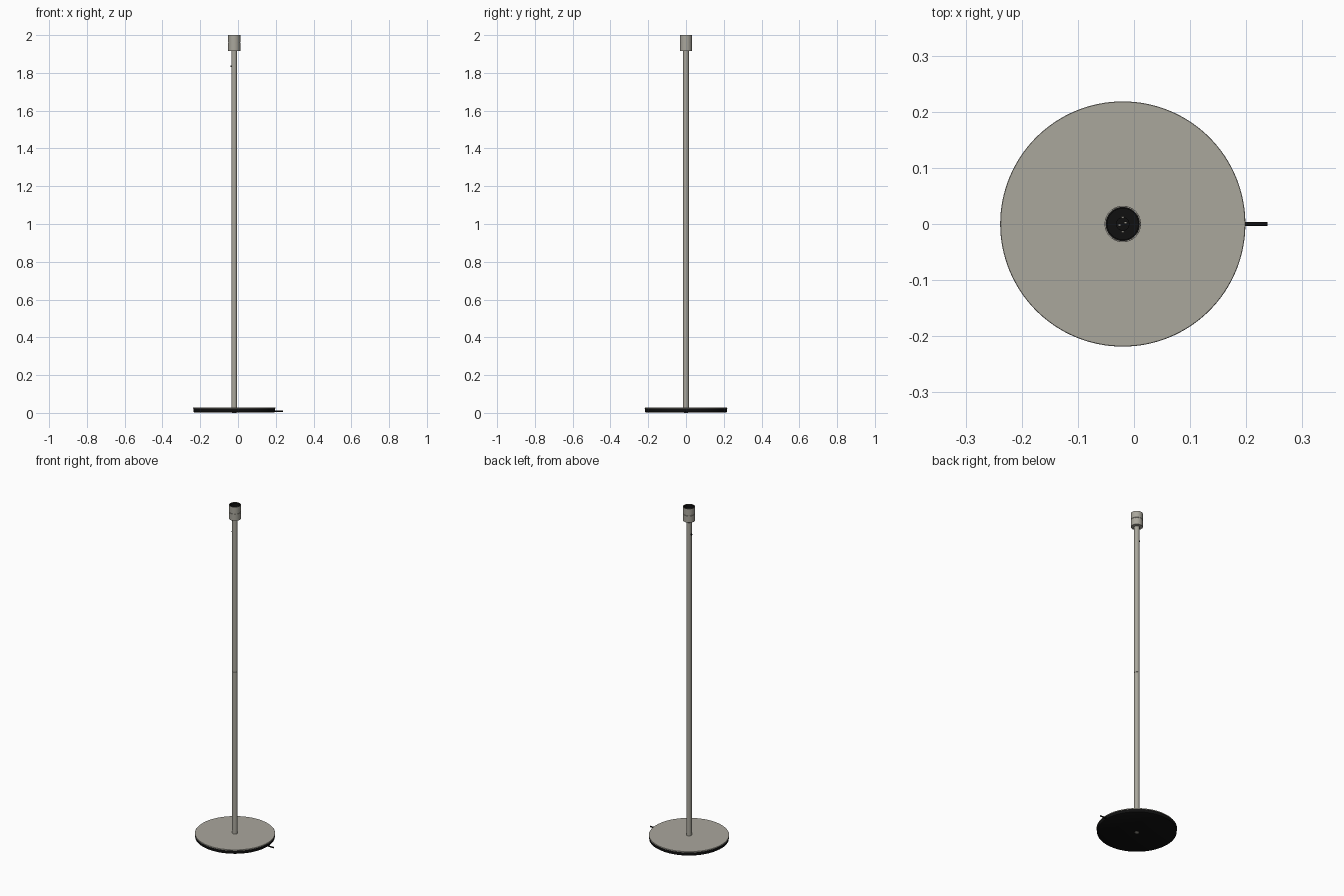
import bpy, math

if "Cube" in bpy.data.objects:
    bpy.data.objects.remove(bpy.data.objects["Cube"])

CX = -0.02  # lamp axis; the cable stub shifts the bounding box


def material(name, rgb):
    m = bpy.data.materials.new(name)
    m.diffuse_color = (*rgb, 1)
    m.use_nodes = True
    m.node_tree.nodes["Principled BSDF"].inputs["Base Color"].default_value = m.diffuse_color
    return m


STEEL = material("brushed steel", (0.40, 0.385, 0.335))
BLACK = material("black plastic", (0.005, 0.005, 0.005))
BRASS = material("pale contact metal", (0.5, 0.48, 0.42))


def finish(ob, mat):
    ob.data.materials.append(mat)
    bpy.ops.object.select_all(action='DESELECT')
    ob.select_set(True)
    bpy.context.view_layer.objects.active = ob
    bpy.ops.object.shade_smooth_by_angle(angle=math.radians(35))
    return ob


def lathe(name, profile, mat, n=64):
    """Revolve (radius, z) points about the lamp axis; radius 0 makes a pole."""
    verts, rings, faces = [], [], []
    for r, z in profile:
        count = 1 if r == 0 else n
        rings.append([len(verts) + i for i in range(count)])
        verts += [(CX + r * math.cos(math.tau * i / n),
                   r * math.sin(math.tau * i / n), z) for i in range(count)]
    for a, b in zip(rings, rings[1:]):
        for i in range(n):
            j = (i + 1) % n
            quad = [a[i % len(a)], a[j % len(a)], b[j % len(b)], b[i % len(b)]]
            faces.append(list(dict.fromkeys(quad)))
    me = bpy.data.meshes.new(name)
    me.from_pydata(verts, [], faces)
    ob = bpy.data.objects.new(name, me)
    bpy.context.collection.objects.link(ob)
    return finish(ob, mat)


def rod(name, r, x0, x1, y, z, mat):
    """Cylinder lying along x."""
    bpy.ops.mesh.primitive_cylinder_add(vertices=20, radius=r, depth=x1 - x0,
                                        location=((x0 + x1) / 2, y, z),
                                        rotation=(0, math.pi / 2, 0))
    ob = bpy.context.object
    ob.name = name
    return finish(ob, mat)


# Base: black weight under a thin steel cover, with a nut underneath
lathe("base_weight", [(0, 0.002), (0.212, 0.002), (0.2165, 0.005),
                      (0.2165, 0.023), (0, 0.023)], BLACK, 128)
lathe("base_cover", [(0, 0.023), (0.2185, 0.023), (0.2185, 0.027),
                     (0.2175, 0.028), (0, 0.028)], STEEL, 128)
lathe("base_nut", [(0, 0), (0.012, 0), (0.012, 0.004), (0, 0.004)], STEEL, 6)

# Pole in two tubes with a fine seam at mid height
lathe("pole", [(0, 0.027), (0.015, 0.027), (0.015, 0.999), (0.0142, 0.9995),
               (0.0142, 1.0005), (0.015, 1.001), (0.015, 1.917), (0, 1.917)], STEEL, 48)

# Lamp holder cup with groove, open at the top
lathe("holder_cup", [(0, 1.916), (0.0315, 1.916), (0.0325, 1.917), (0.0325, 1.957),
                     (0.0312, 1.958), (0.0312, 1.960), (0.0325, 1.961),
                     (0.0325, 2.0), (0.0305, 2.0), (0.0305, 1.922), (0, 1.922)], STEEL)
lathe("holder_liner", [(0.0303, 1.923), (0.0303, 1.998), (0.0275, 1.998),
                       (0.0275, 1.94), (0, 1.94)], BLACK)
lathe("socket_core", [(0.012, 1.94), (0.012, 1.955), (0, 1.955)], BLACK, 32)

# Small contacts in the socket
for i, (x, y) in enumerate([(0, 0.012), (-0.006, -0.002), (0.005, 0.002), (0, -0.014)]):
    rod(f"contact_{i + 1}", 0.0018, CX + x - 0.002, CX + x + 0.002, y, 1.9555, BRASS)

# Switch knob on the pole and cable stub at the base
rod("pole_knob", 0.005, CX - 0.019, CX - 0.013, 0, 1.835, BLACK)
rod("power_cable", 0.004, 0.18, 0.238, 0, 0.009, BLACK)
